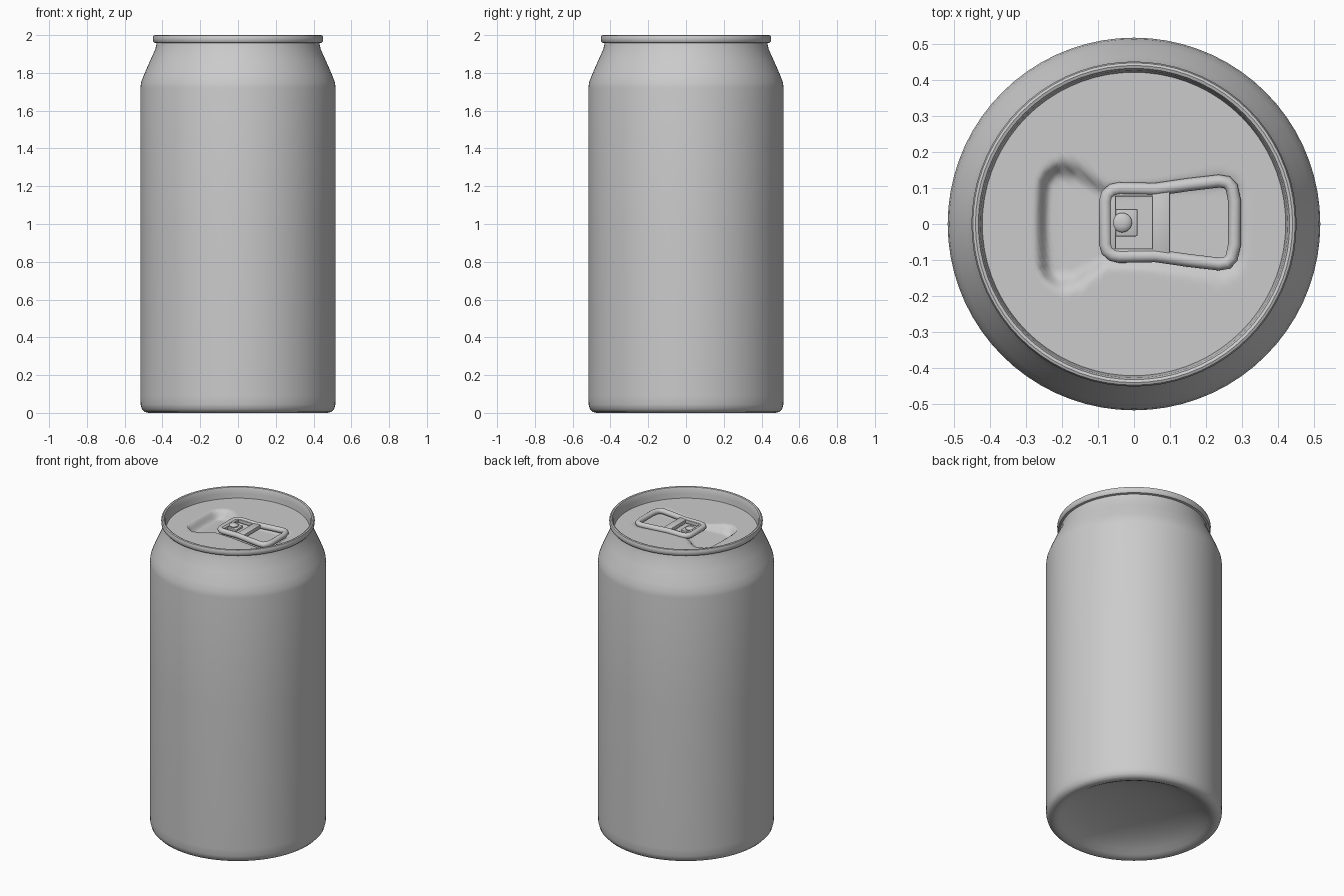
import bpy, bmesh, math
from mathutils import Matrix

if "Cube" in bpy.data.objects:
    bpy.data.objects.remove(bpy.data.objects["Cube"])

SEG = 72
LID_Z = 1.93
TAB_Y = 0.004
TAB_Z = LID_Z + 0.004


def finish(ob, angle=40):
    bpy.ops.object.select_all(action='DESELECT')
    bpy.context.view_layer.objects.active = ob
    ob.select_set(True)
    if ob.type == 'CURVE':
        bpy.ops.object.convert(target='MESH')
    bpy.ops.object.shade_smooth_by_angle(angle=math.radians(angle))


def from_bmesh(name, bm):
    me = bpy.data.meshes.new(name)
    bm.to_mesh(me)
    bm.free()
    ob = bpy.data.objects.new(name, me)
    bpy.context.collection.objects.link(ob)
    return ob


def revolve(name, profile, offset=lambda x, y: 0.0, angle=40):
    """Lathe (radius, z) points about z; offset adds a local height."""
    bm = bmesh.new()
    rings = []
    for r, z in profile:
        ring = []
        for j in range(SEG):
            a = 2 * math.pi * j / SEG
            x, y = r * math.cos(a), r * math.sin(a)
            ring.append(bm.verts.new((x, y, z + offset(x, y))))
        rings.append(ring)
    for a, b in zip(rings, rings[1:]):
        for j in range(SEG):
            k = (j + 1) % SEG
            bm.faces.new((a[j], a[k], b[k], b[j]))
    bmesh.ops.remove_doubles(bm, verts=bm.verts, dist=1e-5)
    ob = from_bmesh(name, bm)
    finish(ob, angle)
    return ob


def lerp_table(t, table):
    if t <= table[0][0]:
        return table[0][1]
    for (x0, v0), (x1, v1) in zip(table, table[1:]):
        if t <= x1:
            return v0 + (v1 - v0) * (t - x0) / (x1 - x0)
    return table[-1][1]


def tube(name, pts, radius, cyclic=False):
    cu = bpy.data.curves.new(name, 'CURVE')
    cu.dimensions = '3D'
    cu.bevel_depth = radius
    cu.bevel_resolution = 3
    cu.use_fill_caps = True
    sp = cu.splines.new('POLY')
    sp.points.add(len(pts) - 1)
    for p, (x, y) in zip(sp.points, pts):
        p.co = (x, y + TAB_Y, TAB_Z, 1)
    sp.use_cyclic_u = cyclic
    ob = bpy.data.objects.new(name, cu)
    bpy.context.collection.objects.link(ob)
    finish(ob, 50)


def plate(name, x0, x1, y0, y1, z0, z1):
    bm = bmesh.new()
    bmesh.ops.create_cube(bm, size=1)
    bmesh.ops.scale(bm, vec=(x1 - x0, y1 - y0, z1 - z0), verts=bm.verts)
    bmesh.ops.translate(bm, vec=((x0 + x1) / 2, (y0 + y1) / 2 + TAB_Y, (z0 + z1) / 2), verts=bm.verts)
    bmesh.ops.bevel(bm, geom=bm.edges[:], offset=0.004, segments=2, affect='EDGES', profile=0.5)
    finish(from_bmesh(name, bm))


# Can body: domed base, wall, tapered shoulder, rolled rim
revolve("can_body", [
    (0, .10), (.12, .096), (.23, .083), (.33, .060), (.40, .032), (.435, .012),
    (.455, .003), (.475, 0), (.495, .006), (.509, .02), (.516, .045),
    (.517, .09), (.517, 1.0), (.517, 1.72), (.513, 1.75), (.498, 1.79),
    (.465, 1.865), (.438, 1.925), (.431, 1.957), (.444, 1.960),
    (.450, 1.968), (.451, 1.985), (.447, 1.997), (.440, 2.0),
    (.432, 1.997), (.427, 1.985), (.424, 1.96), (.421, LID_Z)])

# Lid with the pressed mouth and tab recess
HALF_WIDTH = [(-.27, .12), (-.25, .155), (-.21, .18), (-.16, .172), (-.08, .12),
              (.05, .125), (.25, .15), (.315, .12)]
DEPTH = [(-.26, .05), (-.20, .05), (-.08, .022), (.315, .018)]


def recess(x, y):
    bend = .35 * y * y
    d = min(lerp_table(x, HALF_WIDTH) - abs(y + .006), x + .275 - bend, .318 - bend - x)
    t = max(0.0, min(1.0, d / .04))
    return -lerp_table(x, DEPTH) * t * t * (3 - 2 * t)


N = 44
revolve("lid", [(.421 * (1 - i / N), LID_Z) for i in range(N + 1)], recess, 60)

# Pull tab frame, mirrored from one half
half = [(-.079, .06), (-.074, .078), (-.060, .090), (-.04, .094), (.06, .092),
        (.15, .105), (.235, .115), (.258, .112), (.271, .098), (.279, .06)]
tube("tab_frame", half + [(x, -y) for x, y in reversed(half)], .018, True)

# Tab cross bar and side infill, leaving a C-shaped slot around the tongue
plate("tab_bar", .05, .10, -.092, .092, TAB_Z - .012, TAB_Z + .012)
plate("tab_nose", -.085, -.05, -.075, .075, TAB_Z - .011, TAB_Z + .011)
for s, side in ((1, "left"), (-1, "right")):
    y0, y1 = sorted((s * .072, s * .09))
    plate("tab_side_" + side, -.06, .06, y0, y1, TAB_Z - .011, TAB_Z + .011)
plate("tab_tongue", -.065, .01, -.038, .038, TAB_Z - .012, TAB_Z + .002)

# Rivet
rivet = revolve("rivet", [(.024, LID_Z - .03), (.026, TAB_Z), (.027, TAB_Z + .008),
                          (.022, TAB_Z + .014), (.012, TAB_Z + .017), (0, TAB_Z + .018)])
rivet.location = (-.033, TAB_Y, 0)
